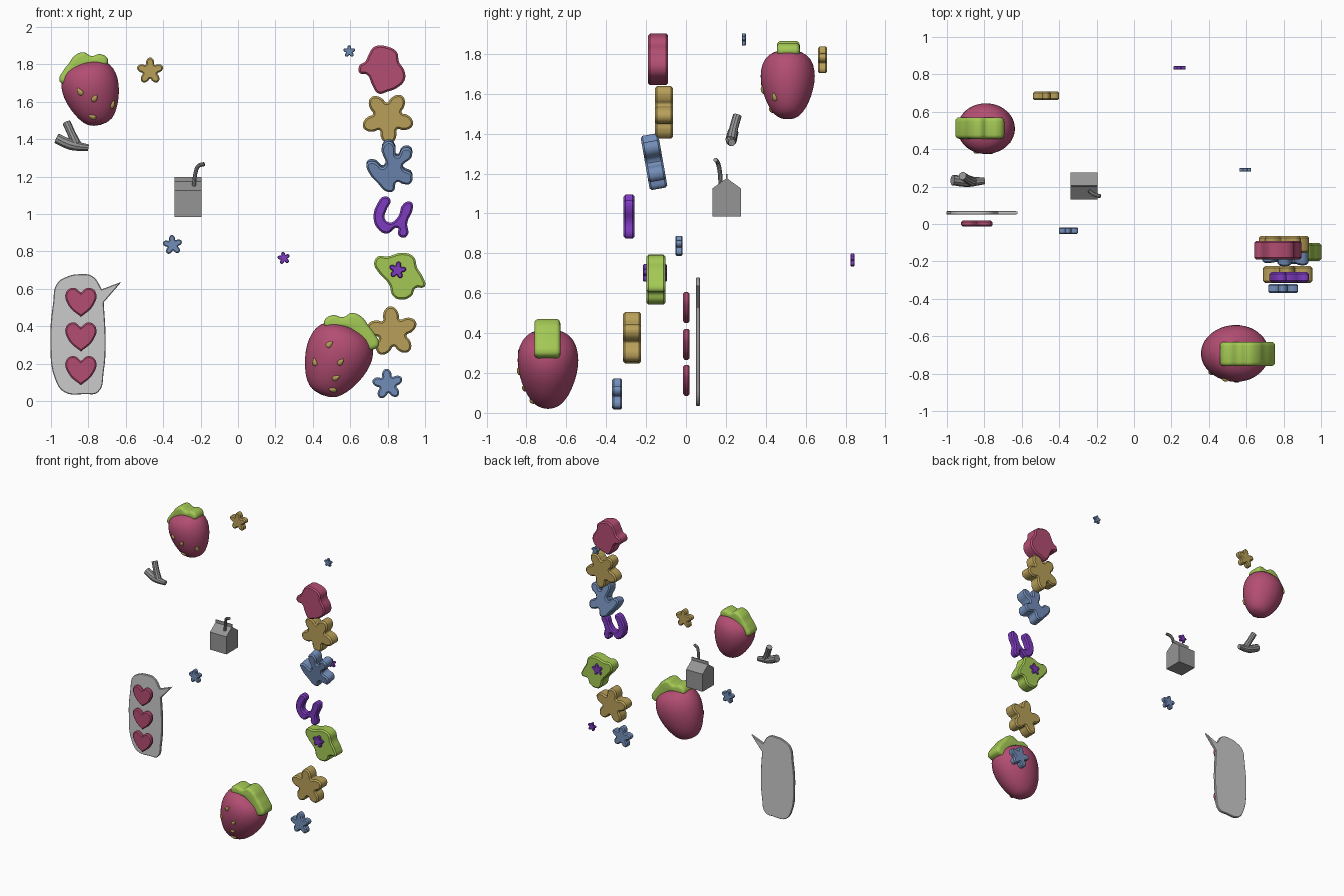
import bpy, bmesh, math
from mathutils import Matrix, Vector

if "Cube" in bpy.data.objects:
    bpy.data.objects.remove(bpy.data.objects["Cube"])

parts = []


def material(name, r, g, b):
    m = bpy.data.materials.new(name)
    m.use_nodes = True
    m.diffuse_color = (r, g, b, 1)
    m.node_tree.nodes["Principled BSDF"].inputs["Base Color"].default_value = (r, g, b, 1)
    return m


PINK = material("berry pink", .45, .075, .17)
GOLD = material("sand gold", .48, .35, .1)
BLUE = material("dusty blue", .17, .27, .48)
PURPLE = material("violet", .21, .045, .53)
GREEN = material("leaf green", .37, .58, .09)
PALE = material("pale grey", .6, .6, .6)
GREY = material("mid grey", .3, .3, .3)


def add_mesh(name, mesh, mat):
    obj = bpy.data.objects.new(name, mesh)
    mesh.materials.clear()
    mesh.materials.append(mat)
    bpy.context.collection.objects.link(obj)
    parts.append(obj)
    return obj


def curve_part(name, curve, mat):
    """Turn a curve into a welded mesh part."""
    temp = bpy.data.objects.new("temp", curve)
    bpy.context.collection.objects.link(temp)
    dg = bpy.context.evaluated_depsgraph_get()
    mesh = bpy.data.meshes.new_from_object(temp.evaluated_get(dg))
    bpy.data.objects.remove(temp)
    bm = bmesh.new()
    bm.from_mesh(mesh)
    bmesh.ops.remove_doubles(bm, verts=bm.verts, dist=1e-5)
    bmesh.ops.recalc_face_normals(bm, faces=bm.faces)
    bm.to_mesh(mesh)
    bm.free()
    return add_mesh(name, mesh, mat)


def slab(name, outline, mat, at, thick, bevel=.01, rounds=0, corners=(), scale=.01, tilt=0):
    """Closed smooth outline in the xz plane, thickened along y with eased rims."""
    c = bpy.data.curves.new(name, "CURVE")
    c.dimensions, c.fill_mode, c.resolution_u = "2D", "BOTH", 5
    c.extrude, c.bevel_depth, c.offset = thick / 2 - bevel, bevel, -bevel
    c.bevel_resolution = rounds
    s = c.splines.new("BEZIER")
    s.bezier_points.add(len(outline) - 1)
    s.use_cyclic_u = True
    for i, (p, (x, z)) in enumerate(zip(s.bezier_points, outline)):
        p.co = (x * scale, z * scale, 0)
        p.handle_left_type = p.handle_right_type = "VECTOR" if i in corners else "AUTO"
    obj = curve_part(name, c, mat)
    obj.data.transform(Matrix.Rotation(math.radians(90 + tilt), 4, "X"))
    obj.location = at
    return obj


def tube(name, points, radii, mat, depth):
    c = bpy.data.curves.new(name, "CURVE")
    c.dimensions, c.bevel_depth, c.bevel_resolution = "3D", depth, 3
    c.use_fill_caps, c.resolution_u = True, 6
    s = c.splines.new("BEZIER")
    s.bezier_points.add(len(points) - 1)
    for p, co, r in zip(s.bezier_points, points, radii):
        p.co, p.radius = co, r
        p.handle_left_type = p.handle_right_type = "AUTO"
    return curve_part(name, c, mat)


def star(name, mat, x, y, z, size, thick, turn=90):
    pts = []
    for i in range(30):
        a = math.tau * i / 30
        r = size * (.57 + .43 * abs(math.cos(2.5 * a)) ** 1.3)
        b = a + math.radians(turn)
        pts.append((r * math.cos(b), r * math.sin(b)))
    slab(name, pts, mat, (x, y, z), thick, bevel=min(.01, size * .1), scale=1)


# Stars
star("gold_star_upper_right", GOLD, -.47, .685, 1.765, .072, .045)
star("gold_star_high", GOLD, .80, -.11, 1.515, .14, .09, 57)
star("gold_star_low", GOLD, .825, -.27, .37, .137, .09, 95)
star("blue_star_bottom", BLUE, .80, -.345, .09, .083, .05, 95)
star("blue_star_left", BLUE, -.35, -.035, .835, .053, .035, 95)
star("blue_star_top", BLUE, .595, .29, 1.87, .033, .02)
star("violet_star_back", PURPLE, .245, .835, .765, .034, .02, 100)
star("violet_star_centre", PURPLE, .853, -.155, .70, .046, .12, 80)

# Chunky charms
slab("pink_charm", [(-7, 8), (-4, 12), (3, 12), (8, 9), (9, 4), (12, -1), (12, -6), (8, -10),
                    (3, -12), (-2, -13), (-5, -9), (-8, -3), (-12, -2), (-12, 2), (-9, 4)],
     PINK, (.77, -.14, 1.775), .1)
slab("blue_charm", [(-4, 11), (0, 14), (3, 11), (4, 6), (7, 10), (11, 10), (12, 6), (7, 0),
                    (12, -4), (11, -9), (7, -9), (4, -8), (2, -13), (-2, -13), (-6, -9),
                    (-11, -3), (-12, 2), (-8, 3), (-3, 0)],
     BLUE, (.81, -.16, 1.257), .09, tilt=10)
slab("green_charm", [(-13, 7), (-11, 11), (-6, 11), (2, 13), (8, 11), (10, 5), (13, 0), (14, -5),
                     (9, -6), (7, -10), (1, -12), (-3, -10), (-5, -4), (-11, 3)],
     GREEN, (.858, -.15, .663), .095)
slab("violet_charm", [(-5, 11), (-2, 9), (-4, 4), (-5, -1), (-2, -3), (2, 0), (5, 7), (9, 8),
                      (10, 5), (7, -3), (7, -10), (4, -11), (2, -9), (2, -6), (-4, -9),
                      (-9, -6), (-11, 0), (-9, 7)],
     PURPLE, (.835, -.285, .985), .055)

# Speech bubble with three hearts
slab("speech_bubble", [(0, 32), (8, 31), (13, 24), (23.5, 28), (14, 17), (15, -3), (14, -20),
                       (11, -31), (4, -32), (-7, -31), (-12, -24), (-14.5, -3), (-13, 17),
                       (-11, 27), (-5, 31)],
     PALE, (-.858, .06, .358), .02, bevel=.004, corners=(2, 3, 4))
half = [(4, 7.6), (8, 5), (6.5, -2)]
heart = [(0, 5)] + half + [(0, -8)] + [(-x, z) for x, z in reversed(half)]
for i, z in enumerate((.165, .345, .53)):
    slab(f"heart_{i + 1}", heart, PINK, (-.84, .002, z), .032, bevel=.008, corners=(0, 4))


# Strawberries
PROFILE = [(0, 0), (.33, .02), (.55, .09), (.78, .25), (.94, .45), (1, .63),
           (.94, .8), (.75, .92), (.4, .98), (0, 1)]
LEAF = [(-14, -5), (-12, 0), (-9, 4), (-6, 8), (-1, 10), (3, 8), (8, 9), (12, 6), (11, 3),
        (5, 3), (0, 2), (-4, -3), (-7, -7), (-12, -7)]


def strawberry(name, centre, size, lean, leaf_at, leaf_scale, leaf_thick, seeds):
    bm = bmesh.new()
    vs = [bm.verts.new((r, 0, t - .5)) for r, t in PROFILE]
    edges = [bm.edges.new(pair) for pair in zip(vs, vs[1:])]
    bmesh.ops.spin(bm, geom=vs + edges, axis=(0, 0, 1), cent=(0, 0, 0),
                   angle=math.tau, steps=24)
    bmesh.ops.remove_doubles(bm, verts=bm.verts, dist=1e-4)
    bmesh.ops.recalc_face_normals(bm, faces=bm.faces)
    mesh = bpy.data.meshes.new(name)
    bm.to_mesh(mesh)
    bm.free()
    place = (Matrix.Translation(centre) @ Matrix.Rotation(math.radians(lean), 4, "Y")
             @ Matrix.Diagonal((*size, 1)))
    mesh.transform(place)
    body = add_mesh(name + "_body", mesh, PINK)
    body.modifiers.new("Smooth", "SUBSURF").levels = 1
    body.modifiers["Smooth"].render_levels = 1
    side = 1 if lean < 0 else -1
    outline = [(x * side, z) for x, z in LEAF][::side]
    slab(name + "_leaf", outline, GREEN, leaf_at, leaf_thick, bevel=.022, rounds=3,
         scale=.01 * leaf_scale)
    # Seeds sit on the front skin
    bpy.context.view_layer.update()
    for i, (x, z, turn) in enumerate(seeds):
        hit, point, normal, _ = body.ray_cast(Vector((x, -2, z)), Vector((0, 1, 0)))
        if not hit:
            continue
        bm = bmesh.new()
        bmesh.ops.create_uvsphere(bm, u_segments=10, v_segments=8, radius=1)
        for v in bm.verts:
            v.co.x *= .65 - .4 * v.co.y
            v.co.y *= 1.1
            v.co.z *= .5
        bmesh.ops.transform(bm, verts=bm.verts, matrix=Matrix.Translation(point)
                            @ normal.to_track_quat("Z", "Y").to_matrix().to_4x4()
                            @ Matrix.Rotation(math.radians(turn), 4, "Z")
                            @ Matrix.Scale(.021, 4))
        seed = bpy.data.meshes.new("seed")
        bm.to_mesh(seed)
        bm.free()
        add_mesh(f"{name}_seed_{i + 1}", seed, GOLD)


strawberry("upper_strawberry", (-.78, .51, 1.645), (.157, .14, .35), -15,
           (-.815, .513, 1.765), 1, .115,
           [(-.845, 1.655, 30), (-.765, 1.62, -30), (-.67, 1.585, 0), (-.78, 1.52, 60)])
strawberry("lower_strawberry", (.524, -.692, .217), (.183, .157, .4), 23,
           (.596, -.695, .358), 1.13, .13,
           [(.49, .305, -50), (.41, .21, 10), (.525, .125, -60), (.505, .06, 70), (.55, .21, -40)])

# Drink carton: gabled box, pinched ridge and bent straw
bm = bmesh.new()
gable = [(.132, .985), (.276, .985), (.276, 1.125), (.207, 1.175), (.207, 1.198),
         (.201, 1.198), (.201, 1.175), (.132, 1.125)]
face = bm.faces.new([bm.verts.new((-.34, y, z)) for y, z in gable])
side = bmesh.ops.extrude_face_region(bm, geom=[face])["geom"]
bmesh.ops.translate(bm, vec=(.145, 0, 0),
                    verts=[g for g in side if isinstance(g, bmesh.types.BMVert)])
bmesh.ops.recalc_face_normals(bm, faces=bm.faces)
carton = bpy.data.meshes.new("carton")
bm.to_mesh(carton)
bm.free()
add_mesh("carton", carton, GREY)
tube("straw", [(-.237, .175, 1.13), (-.226, .167, 1.225), (-.212, .158, 1.257),
               (-.18, .148, 1.268)], (1, 1, 1, 1), GREY, .011)

# Forked twig
tube("twig_bar", [(-.97, .235, 1.405), (-.89, .227, 1.37), (-.80, .23, 1.355)],
     (1, 1.05, .65), GREY, .028)
tube("twig_branch", [(-.865, .228, 1.375), (-.89, .24, 1.43), (-.917, .257, 1.49)],
     (1, .85, .85), GREY, .026)

# Smooth shading with crisp rims
bpy.ops.object.select_all(action="DESELECT")
for obj in parts:
    obj.select_set(True)
bpy.context.view_layer.objects.active = parts[0]
bpy.ops.object.shade_smooth_by_angle(angle=math.radians(35))
